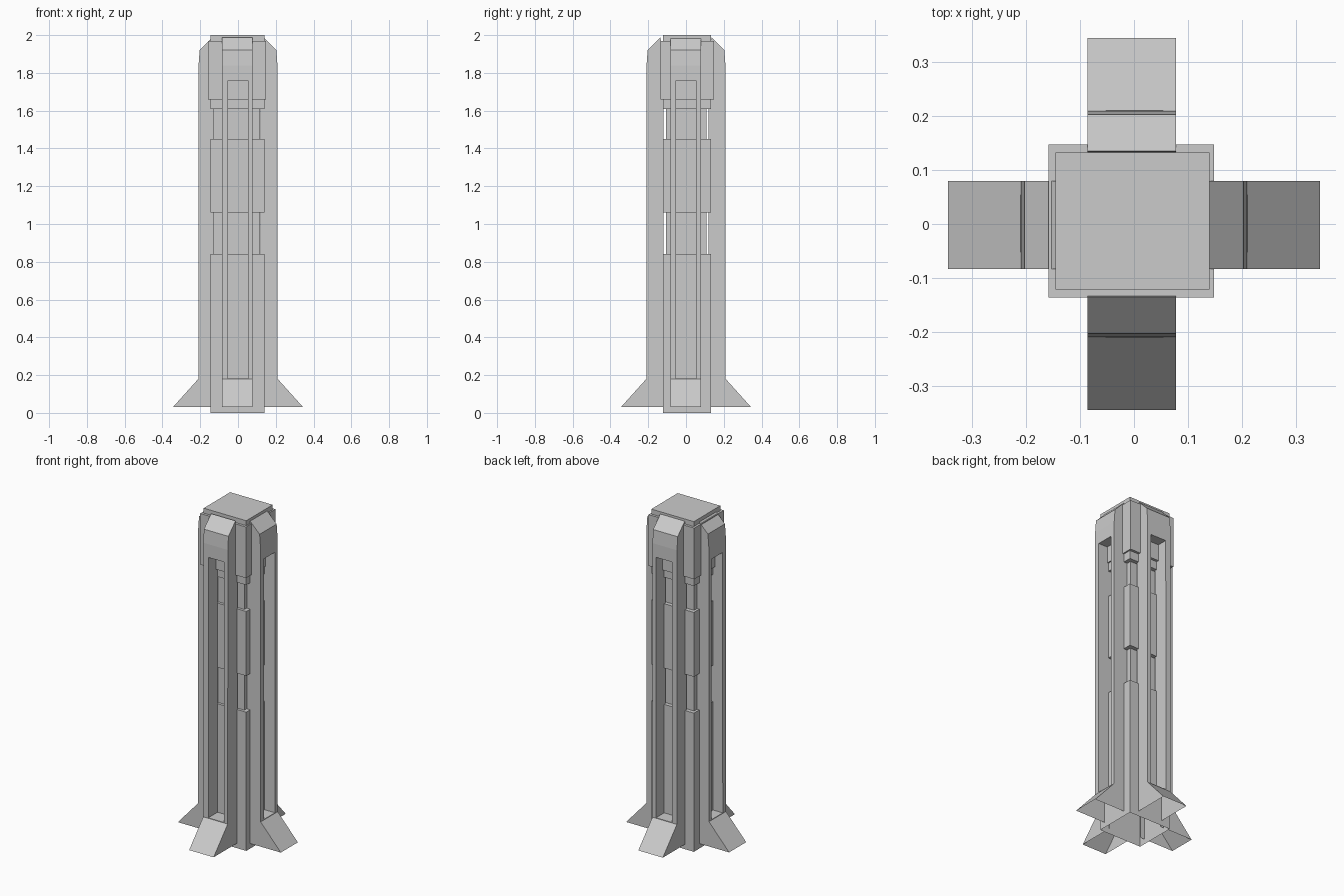
import bpy, bmesh
from mathutils import Vector

if "Cube" in bpy.data.objects:
    bpy.data.objects.remove(bpy.data.objects["Cube"])


def new_object(name, bm):
    mesh = bpy.data.meshes.new(name)
    bm.to_mesh(mesh)
    bm.free()
    ob = bpy.data.objects.new(name, mesh)
    bpy.context.scene.collection.objects.link(ob)
    return ob


def prism(name, profile, place, lo, hi):
    """Closed (radius, z) profile swept sideways from lo to hi."""
    bm = bmesh.new()
    a = [bm.verts.new(place(r, lo, z)) for r, z in profile]
    b = [bm.verts.new(place(r, hi, z)) for r, z in profile]
    n = len(profile)
    bm.faces.new(a)
    bm.faces.new(b[::-1])
    for i in range(n):
        j = (i + 1) % n
        bm.faces.new((a[i], b[i], b[j], a[j]))
    bmesh.ops.recalc_face_normals(bm, faces=bm.faces[:])
    return new_object(name, bm)


# Central column: stepped rectangular sections, hollow underneath
WIDE = (-0.145, 0.14, -0.121, 0.132)
NARROW = (-0.13, 0.116, -0.105, 0.108)
COLLAR = (-0.158, 0.148, -0.136, 0.147)
sections = [(WIDE, 0.0, 0.84), (NARROW, 0.84, 1.06), (WIDE, 1.06, 1.45),
            (NARROW, 1.45, 1.61), (WIDE, 1.61, 1.66), (COLLAR, 1.66, 1.97),
            (WIDE, 1.97, 2.0)]
bm = bmesh.new()
prev = None
for (x0, x1, y0, y1), z0, z1 in sections:
    for z in (z0, z1):
        ring = [bm.verts.new(p) for p in
                ((x0, y0, z), (x1, y0, z), (x1, y1, z), (x0, y1, z))]
        if prev:
            for i in range(4):
                j = (i + 1) % 4
                bm.faces.new((prev[i], prev[j], ring[j], ring[i]))
        prev = ring
bm.faces.new(prev)
new_object("central_column", bm)

# Four slotted buttress fins with splayed feet, open underneath and behind
INNER, FOOT_Z = 0.118, 0.03
fin_profile = [(INNER, FOOT_Z), (0.345, FOOT_Z), (0.21, 0.18), (0.209, 1.84),
               (0.203, 1.92), (0.135, 1.988), (0.133, 1.97), (INNER, 1.97)]
slot_profile = [(0.05, 0.183), (0.4, 0.183), (0.4, 1.76), (0.05, 1.76)]
fins = [("front_fin", lambda r, t, z: (t, -r, z), -0.086, 0.078),
        ("back_fin", lambda r, t, z: (t, r, z), -0.086, 0.078),
        ("right_fin", lambda r, t, z: (r, t, z), -0.083, 0.08),
        ("left_fin", lambda r, t, z: (-r, t, z), -0.083, 0.08)]

for name, place, lo, hi in fins:
    fin = prism(name, fin_profile, place, lo, hi)
    cutter = prism("slot_cutter", slot_profile, place, -0.052, 0.054)
    cutter.hide_render = True
    mod = fin.modifiers.new("slot", 'BOOLEAN')
    mod.operation = 'DIFFERENCE'
    mod.solver = 'EXACT'
    mod.object = cutter
    bpy.context.view_layer.objects.active = fin
    bpy.ops.object.modifier_apply(modifier=mod.name)
    bpy.data.objects.remove(cutter)

    # Remove the foot's underside and the hidden face against the column
    inward = -Vector(place(1, 0, 0))
    bm = bmesh.new()
    bm.from_mesh(fin.data)
    bm.normal_update()
    hidden = []
    for f in bm.faces:
        underside = all(abs(v.co.z - FOOT_Z) < 1e-4 for v in f.verts)
        against = all(abs(-v.co.dot(inward) - INNER) < 1e-4 for v in f.verts)
        if underside or against:
            hidden.append(f)
    bmesh.ops.delete(bm, geom=hidden, context='FACES')
    bm.to_mesh(fin.data)
    bm.free()
